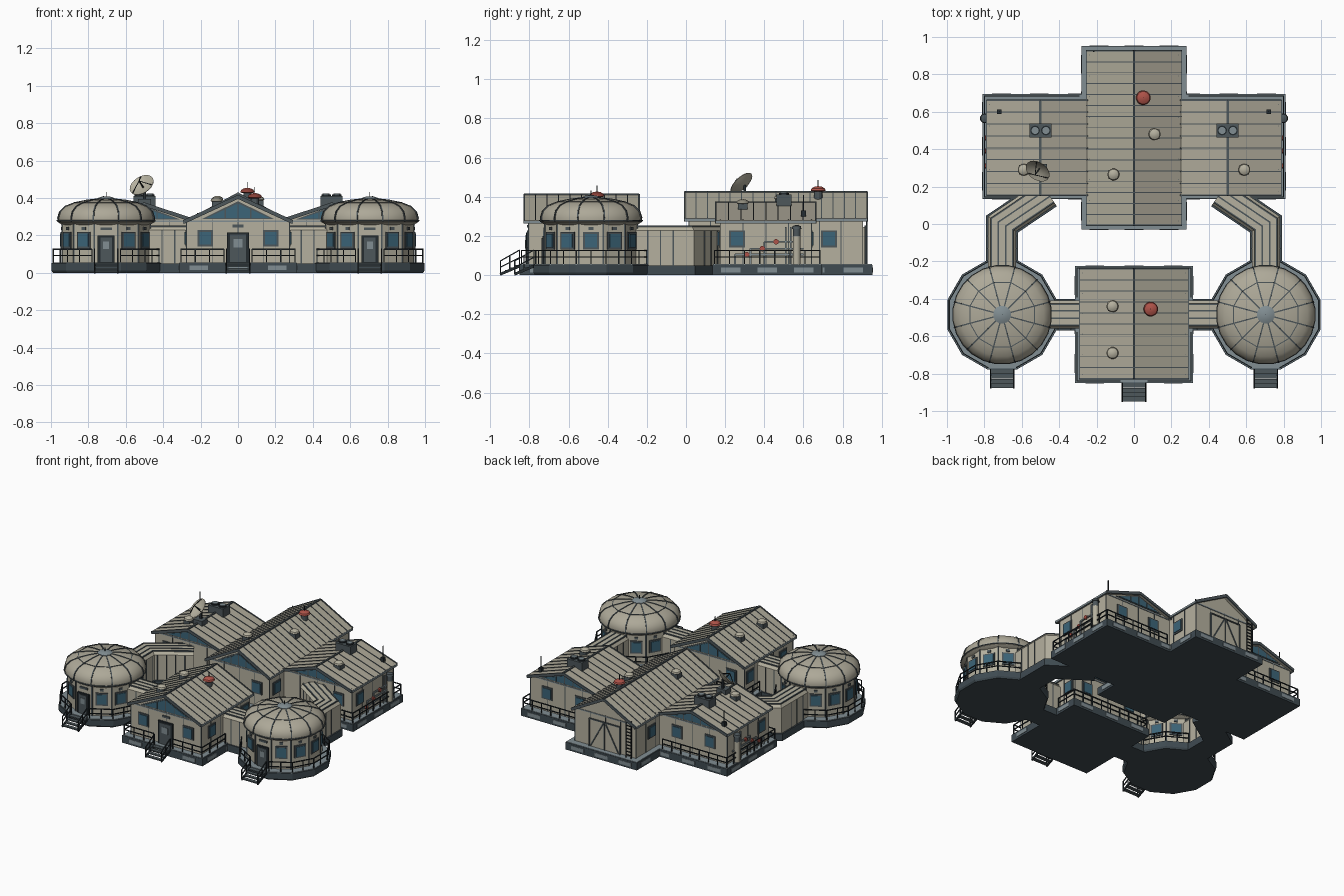
import bpy, bmesh, math
from mathutils import Matrix, Vector

if "Cube" in bpy.data.objects:
    bpy.data.objects.remove(bpy.data.objects["Cube"])

def mat(name, r, g, b):
    m = bpy.data.materials.new(name)
    m.diffuse_color = (r, g, b, 1)
    m.use_nodes = True
    m.node_tree.nodes["Principled BSDF"].inputs["Base Color"].default_value = m.diffuse_color
    return m

WALL = mat("warm_wall", .46, .435, .345)
ROOF = mat("roof_panel", .42, .395, .315)
BASE = mat("slate_base", .05, .07, .083)
DECK = mat("blue_gray_deck", .22, .27, .29)
BLACK = mat("black_metal", .018, .025, .03)
GLASS = mat("blue_glass", .045, .13, .19)
RED = mat("red_beacon", .42, .085, .065)
FRAME = mat("dark_frame", .075, .095, .105)

parts = {}
def B(name, m):
    return parts.setdefault(name, (bmesh.new(), m))[0]

def box(bm, c, size, M=Matrix()):
    bmesh.ops.create_cube(bm, size=1, matrix=M @ Matrix.LocRotScale(Vector(c), None, Vector(size)))

def bar(bm, p, q, t, t2=None, M=Matrix()):
    p, q = M @ Vector(p), M @ Vector(q)
    d = q - p
    bmesh.ops.create_cube(bm, size=1, matrix=Matrix.LocRotScale((p + q) / 2, d.to_track_quat('Z', 'Y'), Vector((t, t2 or t, d.length))))

def loft(bm, rings, caps=True):
    vs = [[bm.verts.new(p) for p in r] for r in rings]
    n = len(vs[0])
    for a, b in zip(vs, vs[1:]):
        for i in range(n):
            bm.faces.new((a[i], a[(i + 1) % n], b[(i + 1) % n], b[i]))
    if caps:
        bm.faces.new(vs[0][::-1])
        bm.faces.new(vs[-1])

def prism(bm, pts, y0, y1):
    loft(bm, [[(x, y, z) for x, z in pts] for y in (y0, y1)])

def lathe(bm, prof, n, M=Matrix()):
    loft(bm, [[M @ Vector((r * math.cos((i + .5) * math.tau / n), r * math.sin((i + .5) * math.tau / n), z))
               for i in range(n)] for r, z in prof])

def sweep(bm, path, sec):
    rings = []
    ps = [Vector(p) for p in path]
    for i, p in enumerate(ps):
        ds = [(b - a).normalized() for a, b in zip(ps, ps[1:])][max(0, i - 1):i + 1]
        n = sum((Vector((-d.y, d.x)) for d in ds), Vector((0, 0))).normalized()
        n /= n.dot(Vector((-ds[0].y, ds[0].x)))
        rings.append([(p.x + n.x * u, p.y + n.y * u, z) for u, z in sec])
    loft(bm, rings)

def frame(x, y, deg):      # wall frame: local -y points outwards
    return Matrix.Translation((x, y, 0)) @ Matrix.Rotation(math.radians(deg), 4, 'Z')

def window(M, u=0, z=.185, w=.062, h=.068):
    box(B("window_frames", FRAME), (u, 0, z), (w + .02, .014, h + .02), M)
    box(B("window_glass", GLASS), (u, -.005, z), (w, .012, h), M)

def door(M, w=.075, top=.2):
    h = top - .057
    box(B("door_frames", BLACK), (0, 0, .057 + h / 2), (w + .03, .024, h + .02), M)
    box(B("door_leaves", FRAME), (0, -.006, .057 + h / 2), (w, .02, h), M)
    box(B("door_panes", DECK), (0, -.012, .057 + h * .68), (w * .55, .012, h * .3), M)
    box(B("door_signs", FRAME), (0, -.002, top + .045), (.06, .01, .014), M)

def railing(pts):
    bm = B("railings", BLACK)
    for a, b in zip(pts, pts[1:]):
        a, b = Vector(a), Vector(b)
        n = max(1, round((b - a).length / .075))
        for i in range(n + 1):
            p = a.lerp(b, i / n)
            bar(bm, (p.x, p.y, .05), (p.x, p.y, .126), .006)
        for z in (.092, .126):
            bar(bm, (*a, z), (*b, z), .006)

def stairs(x, y):
    for i in range(4):
        box(B("stair_treads", FRAME), (x, y - .013 - i * .025, .048 - i * .013), (.12, .024, .008))
    for s in (-1, 1):
        bm, u = B("stair_rails", BLACK), x + s * .062
        bar(bm, (u, y, .046), (u, y - .1, .004), .008, .014)
        for h in (.04, .078):
            bar(bm, (u, y, .05 + h), (u, y - .1, .005 + h * .85), .006)
        for t in (0, .05, .098):
            bar(bm, (u, y - t, .05 - t * .45), (u, y - t, .128 - t * .55), .006)

def base(x0, x1, y0, y1):
    cx, cy, w, d = (x0 + x1) / 2, (y0 + y1) / 2, x1 - x0, y1 - y0
    box(B("foundations", BASE), (cx, cy, .026), (w, d, .052))
    box(B("decks", DECK), (cx, cy, .053), (w - .006, d - .006, .005))
    for L, D, a in ((w, d, 0), (w, d, 180), (d, w, 90), (d, w, -90)):
        M = Matrix.Translation((cx, cy, 0)) @ frame(0, 0, a)
        n = max(1, round(L / .2))
        for i in range(n):
            box(B("foundation_plates", DECK), ((i + .5 - n / 2) * L / n, -D / 2, .027), (.1, .006, .026), M)

def hall(name, x0, x1, y0, y1, ze, zr, ends, o=.014):
    xm, hw = (x0 + x1) / 2, (x1 - x0) / 2
    prism(B(name + "_walls", WALL), [(x0, .05), (x1, .05), (x1, ze), (xm, zr - .012), (x0, ze)], y0, y1)
    k = (zr - ze) / hw
    e, a, b = ze - k * o, y0 - o - .008, y1 + o + .008
    prism(B(name + "_roof", ROOF), [(x0 - o, e - .014), (x0 - o, e), (xm, zr), (x1 + o, e), (x1 + o, e - .014), (xm, zr - .014)], a, b)
    bar(B("roof_ridges", FRAME), (xm, a, zr), (xm, b, zr), .012, .01)
    n = round((b - a) / .06)
    for s in (-1, 1):
        ex = xm + s * (hw + o)
        for i in range(1, n):     # standing seams
            y = a + (b - a) * i / n
            bar(B("roof_seams", FRAME), (xm, y, zr + .001), (ex, y, e + .001), .005)
        for y in (a, b):          # gable edging
            bar(B("gable_trim", FRAME), (xm, y, zr - .006), (ex, y, e - .006), .008, .02)
        bar(B("eave_trim", DECK), (ex, a, e - .008), (ex, b, e - .008), .01, .014)
        m = round((y1 - y0) / .11)
        for i in range(m + 1):    # wall seams
            box(B("wall_seams", FRAME), (xm + s * hw, y0 + (y1 - y0) * i / m, (ze + .05) / 2), (.005, .005, ze - .05))
    for y, d in ((y0, -1), (y1, 1)):
        box(B("gable_bands", DECK), (xm, y, ze - .008), (2 * hw, .008, .008))
        for i in range(-2, 3):
            box(B("wall_seams", FRAME), (xm + i * hw * .5, y, (ze + .05) / 2), (.004, .005, ze - .05))
        if d in ends:
            h, w = (zr - ze) * .62, hw * .62
            for bm, g, t in ((B("gable_frames", FRAME), .012, .004), (B("gable_glass", GLASS), 0, .007)):
                prism(bm, [(xm - w - 2 * g, ze + .007 - g * .4), (xm + w + 2 * g, ze + .007 - g * .4), (xm, ze + .007 + h + g)], y, y + d * t)
            for u in (-.4, 0, .4):
                box(B("gable_mullions", FRAME), (xm + u * w, y + d * .006, ze + .007 + h * (1 - abs(u)) / 2), (.006, .006, h * (1 - abs(u))))
    return lambda x: zr - k * abs(x - xm)

# foundations and halls
base(-.28, .28, -.03, .952)
base(-.81, .81, .135, .695)
base(-.315, .315, -.85, -.225)
main_z = hall("main_hall", -.238, .238, .015, .903, .297, .425, (-1,))
front_z = hall("front_hall", -.275, .275, -.805, -.262, .285, .412, (-1, 1))
wing_z = {}
for s, n in ((-1, "left"), (1, "right")):
    wing_z[s] = hall(n + "_wing", *sorted((s * .23, s * .772)), .175, .64, .283, .372, (-1, 1))

# front entrance
door(frame(0, -.805, 0), .085, .205)
stairs(0, -.85)
railing([(-.305, -.235), (.305, -.235)])

# rear gate with braces and ladder
G = frame(0, .903, 180)
box(B("rear_gate", WALL), (0, -.004, .15), (.23, .014, .19), G)
for p, q in (((-.12, .055), (-.12, .25)), ((.12, .055), (.12, .25)), ((-.12, .25), (.12, .25)), ((0, .055), (0, .25)),
             ((-.11, .06), (-.01, .24)), ((.11, .06), (.01, .24))):
    bar(B("gate_braces", FRAME), (p[0], -.012, p[1]), (q[0], -.012, q[1]), .008, None, G)
for u in (.175, .215):
    bar(B("ladder", BLACK), (u, -.02, .055), (u, -.02, .32), .006, None, G)
for i in range(11):
    bar(B("ladder", BLACK), (.175, -.02, .075 + i * .023), (.215, -.02, .075 + i * .023), .005, None, G)

# corridor cross-section
SEC = [(-.075, .04), (-.075, .228), (-.058, .25), (.058, .25), (.075, .228), (.075, .04)]
def corridor(path):
    sweep(B("corridors", WALL), path, SEC)
    sweep(B("corridor_foundations", BASE), path, [(-.085, 0), (-.085, .05), (.085, .05), (.085, 0)])
    for u in (-.057, -.02, .02, .057):
        sweep(B("corridor_lines", FRAME), path, [(u - .004, .245), (u - .004, .254), (u + .004, .254), (u + .004, .245)])
    for a, b in zip(path, path[1:]):
        a, b = Vector(a), Vector(b)
        n = max(2, round((b - a).length / .06))
        for i in range(1, n):
            for u in (-.075, .075):
                p, d = a.lerp(b, i / n), (b - a).normalized()
                p += Vector((-d.y, d.x)) * u
                bar(B("corridor_ribs", FRAME), (p.x, p.y, .05), (p.x, p.y, .228), .006)

# domed pods
PROF = [(.236, .255), (.262, .272), (.264, .295), (.254, .327), (.225, .355), (.175, .374), (.105, .388), (.03, .396)]
def pod(s):
    x, y = s * .705, -.485
    C, q = Matrix.Translation((x, y, 0)), 1 / math.cos(math.pi / 12)
    lathe(B("pod_foundations", BASE), [(.285 * q, 0), (.293 * q, .012), (.293 * q, .052)], 12, C)
    lathe(B("pod_decks", DECK), [(.288 * q, .05), (.288 * q, .056)], 12, C)
    lathe(B("pod_walls", WALL), [(.236 * q, .05), (.236 * q, .265)], 12, C)
    lathe(B("pod_roofs", ROOF), PROF, 24, C)
    lathe(B("pod_caps", DECK), [(.048, .385), (.048, .398), (.03, .406), (.008, .409)], 16, C)
    bar(B("antennas", BLACK), (x, y, .4), (x, y, .432), .004)
    lathe(B("pod_eaves", FRAME), [(.255, .272), (.267, .276), (.267, .281), (.255, .284)], 24, C)
    for k in range(12):
        R = C @ Matrix.Rotation(math.radians(k * 30 + 15), 4, 'Z')
        for a, b in zip(PROF[1:], PROF[2:]):
            bar(B("pod_roof_ribs", FRAME), (a[0], 0, a[1]), (b[0], 0, b[1]), .007, None, R)
        bar(B("pod_posts", FRAME), (.244, 0, .05), (.244, 0, .262), .008, None, R)
        r1, r2 = (Matrix.Rotation(t, 3, 'Z') @ Vector((.178, 0, .374)) for t in (0, math.pi / 6))
        bar(B("pod_roof_rings", FRAME), r1, r2, .005, None, R)
        M = C @ Matrix.Rotation(math.radians(k * 30), 4, 'Z') @ Matrix.Translation((0, -.236, 0))
        if k == 0:
            door(M, .06, .19)
        elif k != 6 and k != (9 if s > 0 else 3):
            window(M, 0, .175)
            box(B("pod_wall_boxes", FRAME), (0, 0, .238), (.024, .012, .016), M)
            h = .283 * math.tan(math.pi / 12)
            p, r = (M @ Vector((u, -.047, 0)) for u in (-h, h))
            railing([p.to_2d(), r.to_2d()])
    stairs(x, -.777)

# everything repeated on both sides
for s in (-1, 1):
    pod(s)
    corridor([(s * .705, -.26), (s * .705, 0), (s * .46, .165)])
    corridor([(s * .475, -.485), (s * .27, -.485)])
    railing([(s * .075, -.84), (s * .305, -.84), (s * .305, -.58)])
    railing([(s * .305, -.39), (s * .305, -.235)])
    railing([(s * .295, .685), (s * .8, .685), (s * .8, .145), (s * .6, .145)])
    window(frame(s * .175, -.805, 0))
    window(frame(s * .175, -.262, 180))
    window(frame(s * .14, .015, 0))
    for y in (-.69, -.32):
        window(frame(s * .275, y, s * 90))
    for y in (.09, .73):
        window(frame(s * .238, y, s * 90))
    for u in (.38, .64):
        window(frame(s * u, .64, 180))
    window(frame(s * .67, .175, 0))
    window(frame(s * .772, .26, s * 90))
    # service pipes, valves and exhaust stack
    X = s * .785
    for z, a, b in ((.105, .25, .6), (.135, .33, .6), (.17, .4, .55)):
        bar(B("service_pipes", DECK), (X, a, z), (X, b, z), .009)
        bar(B("service_pipes", DECK), (X, a, .055), (X, a, z), .009)
        lathe(B("valves", RED), [(.014, 0), (.014, .012)], 10, Matrix.Translation((X, a + .06, z)) @ Matrix.Rotation(s * math.pi / 2, 4, 'Y'))
    lathe(B("exhaust_stacks", WALL), [(.02, .055), (.02, .2)], 12, Matrix.Translation((s * .798, .565, 0)))
    lathe(B("stack_caps", FRAME), [(.02, .2), (.02, .235), (.026, .235), (.022, .25), (.008, .255)], 12, Matrix.Translation((s * .798, .565, 0)))
    for y in (.51, .535):
        bar(B("service_pipes", DECK), (X, y, .055), (X, y, .245), .008)
    # twin fan unit
    box(B("fan_units", FRAME), (s * .5, .5, .382), (.118, .076, .06))
    for u in (-.029, .029):
        F = Matrix.Translation((s * .5 + u, .5, 0))
        lathe(B("fan_rings", BLACK), [(.026, .405), (.026, .42)], 14, F)
        lathe(B("fan_hubs", DECK), [(.019, .415), (.019, .424)], 14, F)
    box(B("antenna_boxes", BLACK), (s * .72, .6, .315), (.024, .024, .03))
    bar(B("antennas", BLACK), (s * .72, .6, .31), (s * .72, .6, .41), .005)

# roof vents and red beacons
for x, y, f in ((.11, .48, main_z), (-.11, .265, main_z), (-.115, -.44, front_z), (-.115, -.69, front_z),
                (-.59, .29, wing_z[-1]), (.59, .29, wing_z[1])):
    z = f(x)
    box(B("vent_boxes", FRAME), (x, y, z + .005), (.05, .05, .034))
    lathe(B("vent_caps", WALL), [(.024, z + .02), (.032, z + .026), (.028, z + .036), (.016, z + .043), (.004, z + .045)], 16, Matrix.Translation((x, y, 0)))
for x, y, f in ((.05, .675, main_z), (.09, -.455, front_z)):
    z, T = f(x), Matrix.Translation((x, y, 0))
    lathe(B("beacon_stems", FRAME), [(.022, z - .02), (.022, z + .035)], 12, T)
    lathe(B("beacons", RED), [(.03, z + .028), (.039, z + .034), (.034, z + .045), (.02, z + .053), (.004, z + .056)], 16, T)
    bar(B("antennas", BLACK), (x, y, z + .05), (x, y, z + .088), .004)

# satellite dish
box(B("dish_base", FRAME), (-.5, .29, .375), (.07, .06, .04))
bar(B("dish_mast", BLACK), (-.5, .3, .38), (-.5, .3, .46), .014)
N = Vector((-.42, -.62, .66))
D = Matrix.Translation((-.51, .29, .462)) @ N.to_track_quat('Z', 'Y').to_matrix().to_4x4()
lathe(B("dish", WALL), [(.006, -.014), (.035, -.009), (.07, .01), (.07, .013), (.035, -.003), (.006, -.008)], 20, D)
bar(B("dish_feed", BLACK), (0, 0, -.01), (0, 0, .045), .006, None, D)
for a in range(3):
    c = Vector((.065 * math.cos(a * 2.094), .065 * math.sin(a * 2.094), .012))
    bar(B("dish_feed", BLACK), c, (0, 0, .045), .004, None, D)

# turn every collected part into an object
SMOOTH = {"pod_roofs", "pod_caps", "vent_caps", "beacons", "dish", "exhaust_stacks", "stack_caps"}
for name, (bm, m) in parts.items():
    bmesh.ops.recalc_face_normals(bm, faces=bm.faces)
    me = bpy.data.meshes.new(name)
    bm.to_mesh(me)
    bm.free()
    me.materials.append(m)
    ob = bpy.data.objects.new(name, me)
    bpy.context.collection.objects.link(ob)
    ob.select_set(name in SMOOTH)
    if name in SMOOTH:
        bpy.context.view_layer.objects.active = ob
bpy.ops.object.shade_smooth_by_angle(angle=math.radians(35))
